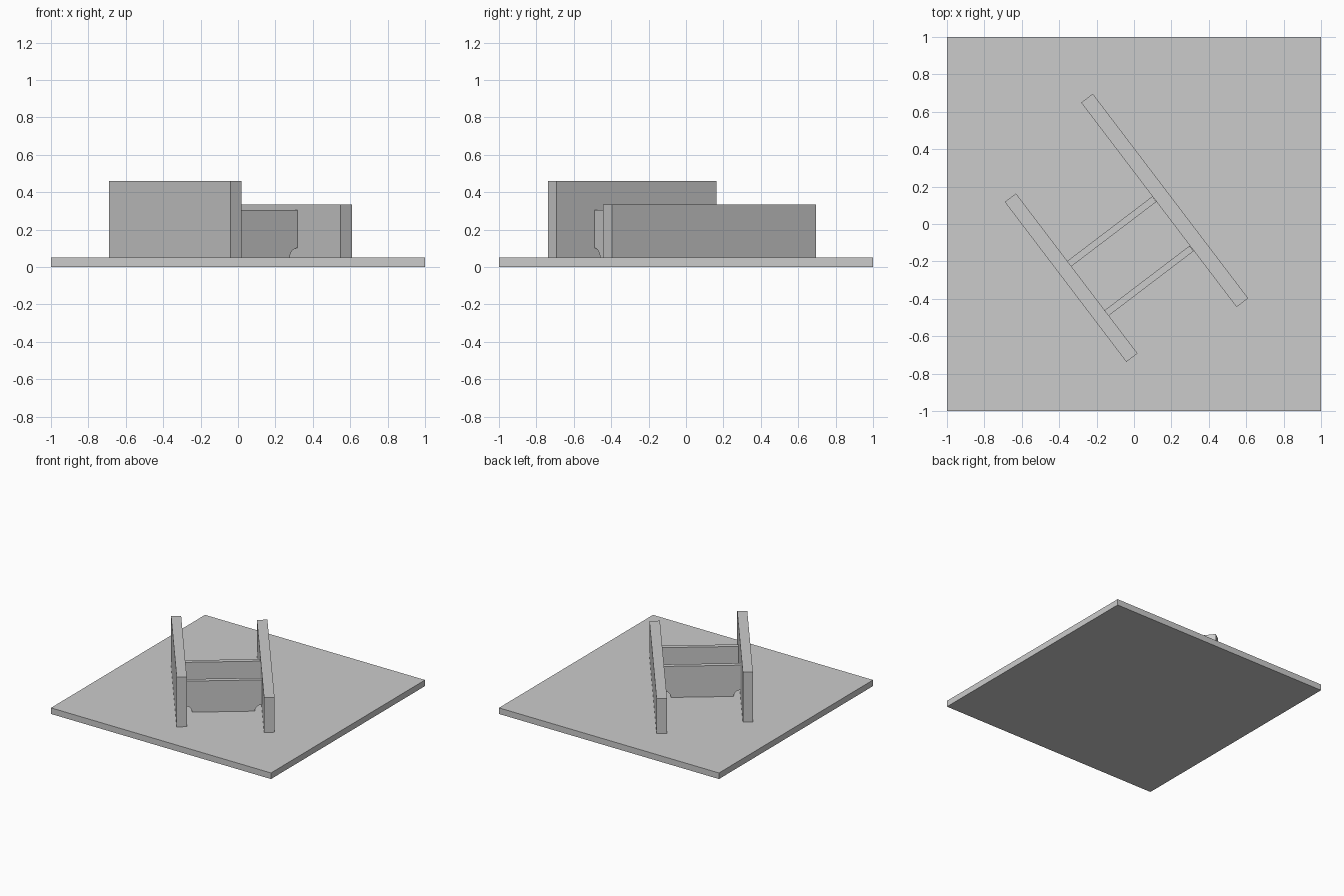
import bpy
import bmesh
from math import atan2, sin, cos, pi

cube = bpy.data.objects.get("Cube")
if cube:
    bpy.data.objects.remove(cube, do_unlink=True)

# Single flat colour
grey = bpy.data.materials.new("plain grey")
grey.use_nodes = True
colour = (0.6, 0.6, 0.6, 1)
grey.diffuse_color = colour
grey.node_tree.nodes["Principled BSDF"].inputs["Base Color"].default_value = colour

BASE_TOP = 0.05
WALL_ANGLE = atan2(-0.796, 0.605)      # direction the two walls run in
PANEL_ANGLE = WALL_ANGLE + pi / 2      # panels span square between them


def extruded(name, profile, thickness, location, angle):
    """Extrude an upright x-z profile evenly about y, then place and turn it."""
    bm = bmesh.new()
    face = bm.faces.new([bm.verts.new((x, -thickness / 2, z)) for x, z in profile])
    result = bmesh.ops.extrude_face_region(bm, geom=[face])
    new_verts = [v for v in result["geom"] if isinstance(v, bmesh.types.BMVert)]
    bmesh.ops.translate(bm, verts=new_verts, vec=(0, thickness, 0))
    bmesh.ops.recalc_face_normals(bm, faces=bm.faces)
    mesh = bpy.data.meshes.new(name)
    bm.to_mesh(mesh)
    bm.free()
    mesh.materials.append(grey)
    obj = bpy.data.objects.new(name, mesh)
    obj.location = location
    obj.rotation_euler.z = angle
    bpy.context.collection.objects.link(obj)
    return obj


def rectangle(length, height):
    h = length / 2
    return [(-h, 0), (h, 0), (h, height), (-h, height)]


def notched(length, height, radius, steps=8):
    """Rectangle with a concave quarter circle cut from each bottom corner."""
    h = length / 2
    arc = [(radius * cos(pi / 2 * i / steps), radius * sin(pi / 2 * i / steps))
           for i in range(steps + 1)]
    right = [(h - x, z) for x, z in arc]
    left = [(x - h, z) for x, z in reversed(arc)]
    return right + [(h, height), (-h, height)] + left


# Ground slab
extruded("base_slab", rectangle(2, BASE_TOP), 2, (0, 0, 0), 0)

# Two parallel walls
extruded("long_wall", rectangle(1.373, 0.285), 0.078,
         (0.164, 0.126, BASE_TOP), WALL_ANGLE)
extruded("tall_wall", rectangle(1.074, 0.41), 0.075,
         (-0.336, -0.287, BASE_TOP), WALL_ANGLE)

# Cross panels with notched lower corners
for name, x, y in (("rear_panel", -0.119, -0.04), ("front_panel", 0.08, -0.304)):
    extruded(name, notched(0.572, 0.256, 0.052), 0.036, (x, y, BASE_TOP), PANEL_ANGLE)
